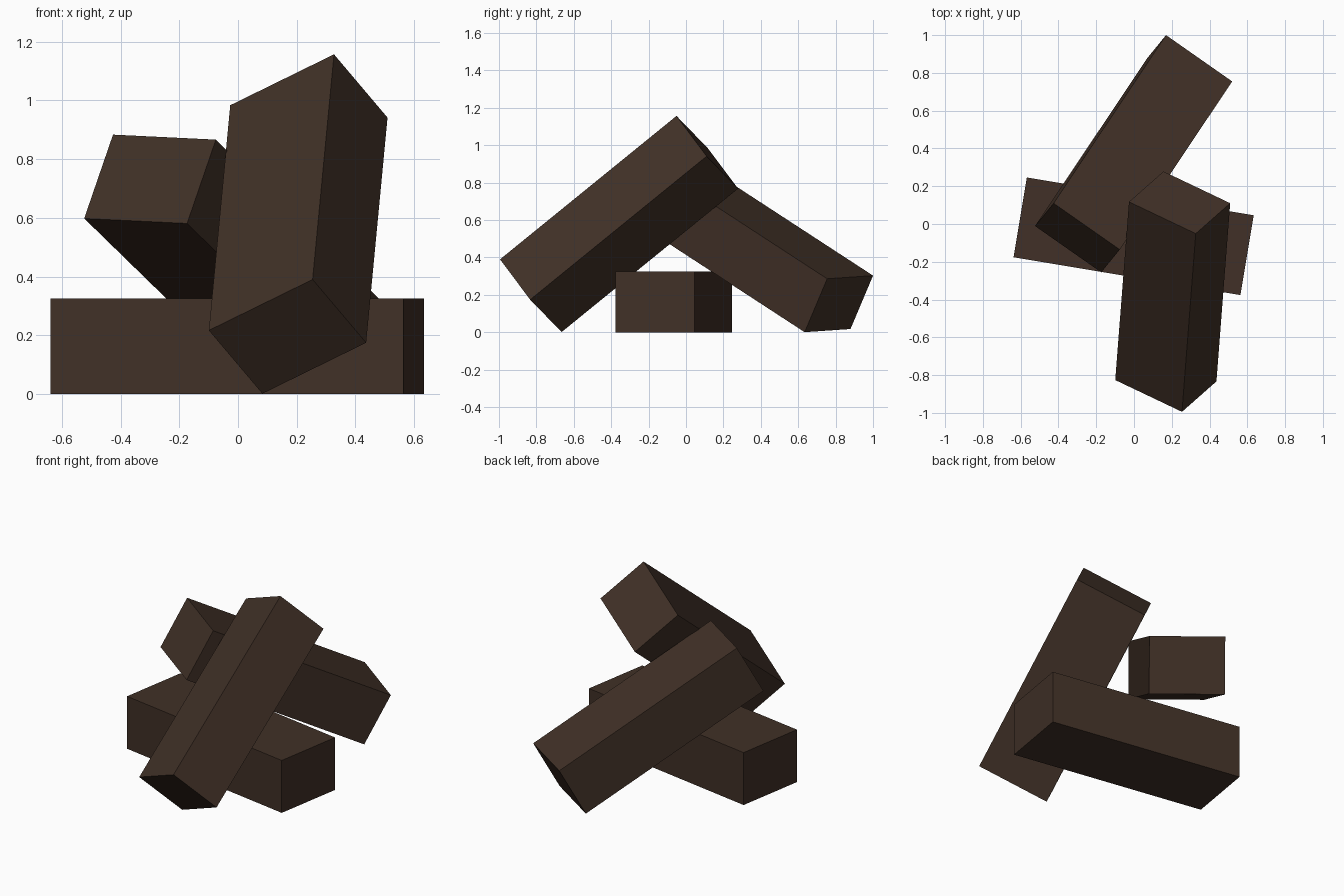
import bpy
from mathutils import Matrix, Vector

if "Cube" in bpy.data.objects:
    bpy.data.objects.remove(bpy.data.objects["Cube"], do_unlink=True)

# Dark brown wood shared by every beam
wood = bpy.data.materials.new("dark_brown_wood")
wood.use_nodes = True
colour = (0.052, 0.030, 0.020, 1)
wood.diffuse_color = colour
bsdf = next(n for n in wood.node_tree.nodes if n.type == "BSDF_PRINCIPLED")
bsdf.inputs["Base Color"].default_value = colour

SIZE = Vector((1.218, 0.428, 0.325))  # length, width, thickness


def beam(name, centre, along, across):
    """Box with its length set along one direction and its width across it."""
    x = Vector(along).normalized()
    y = Vector(across)
    y = (y - x * y.dot(x)).normalized()
    turn = Matrix((x, y, x.cross(y))).transposed()
    bpy.ops.mesh.primitive_cube_add(size=1)
    obj = bpy.context.object
    obj.name = name
    obj.data.materials.append(wood)
    obj.matrix_world = Matrix.LocRotScale(Vector(centre), turn.to_quaternion(), SIZE)
    return obj


# Beam lying flat on the ground
beam("ground_beam", (-0.002, -0.065, 0.1625), (1.2, -0.2, 0), (0.07, 0.42, 0))
# Beam leaning up from the front
beam("front_leaning_beam", (0.205, -0.358, 0.579), (0.073, 0.945, 0.768), (0.357, -0.17, 0.175))
# Beam leaning up from the back
beam("back_leaning_beam", (-0.002, 0.372, 0.442), (0.595, 0.89, -0.58), (0.353, -0.245, -0.018))
